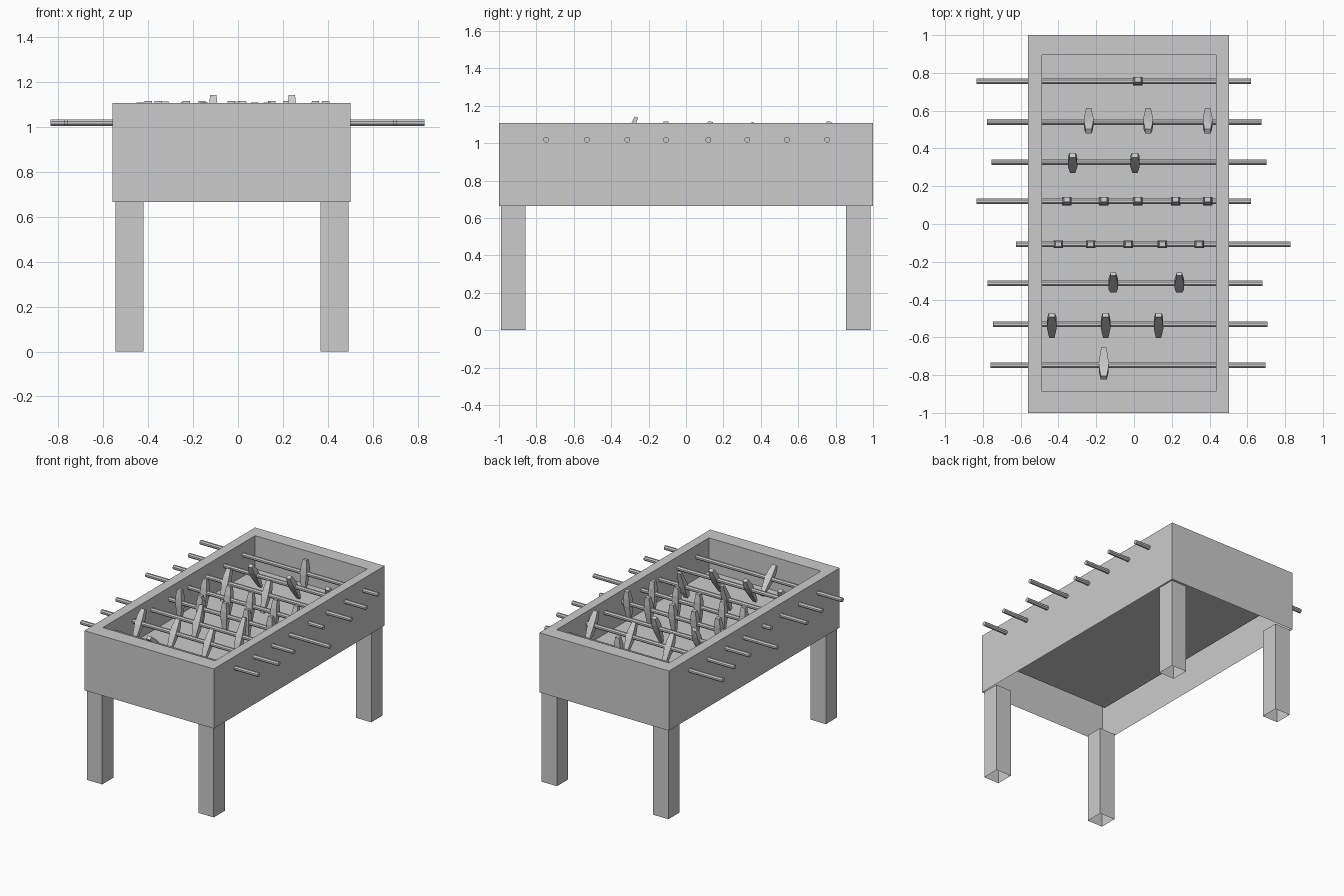
import bpy
import bmesh
from math import radians
from mathutils import Matrix, Vector

cube = bpy.data.objects.get("Cube")
if cube:
    bpy.data.objects.remove(cube)

grey = bpy.data.materials.new("plain_grey")
grey.use_nodes = True
COLOUR = (0.6, 0.6, 0.6, 1)
grey.diffuse_color = COLOUR
grey.node_tree.nodes["Principled BSDF"].inputs["Base Color"].default_value = COLOUR


def finish(name, bm):
    mesh = bpy.data.meshes.new(name)
    bm.to_mesh(mesh)
    bm.free()
    mesh.materials.append(grey)
    obj = bpy.data.objects.new(name, mesh)
    bpy.context.collection.objects.link(obj)
    return obj


def rect_ring(bm, x0, x1, y0, y1, z):
    corners = ((x0, y0), (x1, y0), (x1, y1), (x0, y1))
    return [bm.verts.new((x, y, z)) for x, y in corners]


def loft(bm, rings):
    """Join successive four-cornered rings with quads."""
    for low, high in zip(rings, rings[1:]):
        for i in range(4):
            j = (i + 1) % 4
            bm.faces.new((low[i], low[j], high[j], high[i]))


# Cabinet: outer skin, top rim, sunken inner walls and playing field
TOP, BASE, FIELD = 1.107, 0.665, 0.86
OUTER = (-0.56, 0.502, -1, 1)
INNER = (-0.486, 0.434, -0.888, 0.894)
bm = bmesh.new()
rings = [rect_ring(bm, *OUTER, BASE), rect_ring(bm, *OUTER, TOP),
         rect_ring(bm, *INNER, TOP), rect_ring(bm, *INNER, FIELD)]
loft(bm, rings)
bm.faces.new(rings[-1])
finish("cabinet", bm)

# Legs: hollow square tubes
for side, x in (("right", -0.546), ("left", 0.368)):
    for end, y in (("front", -0.988), ("back", 0.856)):
        bm = bmesh.new()
        span = (x, x + 0.125, y, y + 0.13)
        rings = [rect_ring(bm, *span, 0), rect_ring(bm, *span, BASE)]
        loft(bm, rings)
        bm.faces.new(rings[-1])
        finish(f"{end}_{side}_leg", bm)

# Player figure: height from the rod, half width, half depth
FIGURE = ((-0.13, 0.014, 0.009), (-0.015, 0.025, 0.02),
          (0.04, 0.024, 0.02), (0.097, 0.016, 0.013))


def add_player(name, x, y, z, tilt):
    bm = bmesh.new()
    rings = [rect_ring(bm, -w, w, -d, d, h) for h, w, d in FIGURE]
    loft(bm, rings)
    bm.faces.new(rings[0][::-1])
    bm.faces.new(rings[-1])
    place = Matrix.Translation((x, y, z)) @ Matrix.Rotation(radians(tilt), 4, "X")
    bm.transform(place)
    finish(name, bm)


# Rods: y, x centre, tilt of the players, x of each player
ROD_Z, ROD_LENGTH, ROD_RADIUS = 1.019, 1.455, 0.016
RODS = (
    (0.755, -0.107, -6, (0.02,)),
    (0.54, -0.052, 30, (-0.24, 0.075, 0.39)),
    (0.328, -0.027, -22, (-0.325, 0.005)),
    (0.12, -0.107, -6, (-0.355, -0.16, 0.02, 0.22, 0.39)),
    (-0.107, 0.102, 0, (-0.4, -0.23, -0.03, 0.15, 0.345)),
    (-0.314, -0.047, 158, (-0.11, 0.24)),
    (-0.53, -0.02, -30, (-0.435, -0.15, 0.13)),
    (-0.748, -0.032, 43, (-0.16,)),
)
for n, (y, centre, tilt, players) in enumerate(RODS, 1):
    bm = bmesh.new()
    bmesh.ops.create_cone(bm, cap_ends=True, segments=8, radius1=ROD_RADIUS,
                          radius2=ROD_RADIUS, depth=ROD_LENGTH)
    bm.transform(Matrix.Translation((centre, y, ROD_Z))
                 @ Matrix.Rotation(radians(90), 4, "Y")
                 @ Matrix.Rotation(radians(22.5), 4, "Z"))
    finish(f"rod_{n}", bm)
    for k, x in enumerate(players, 1):
        add_player(f"rod_{n}_player_{k}", x, y, ROD_Z, tilt)
